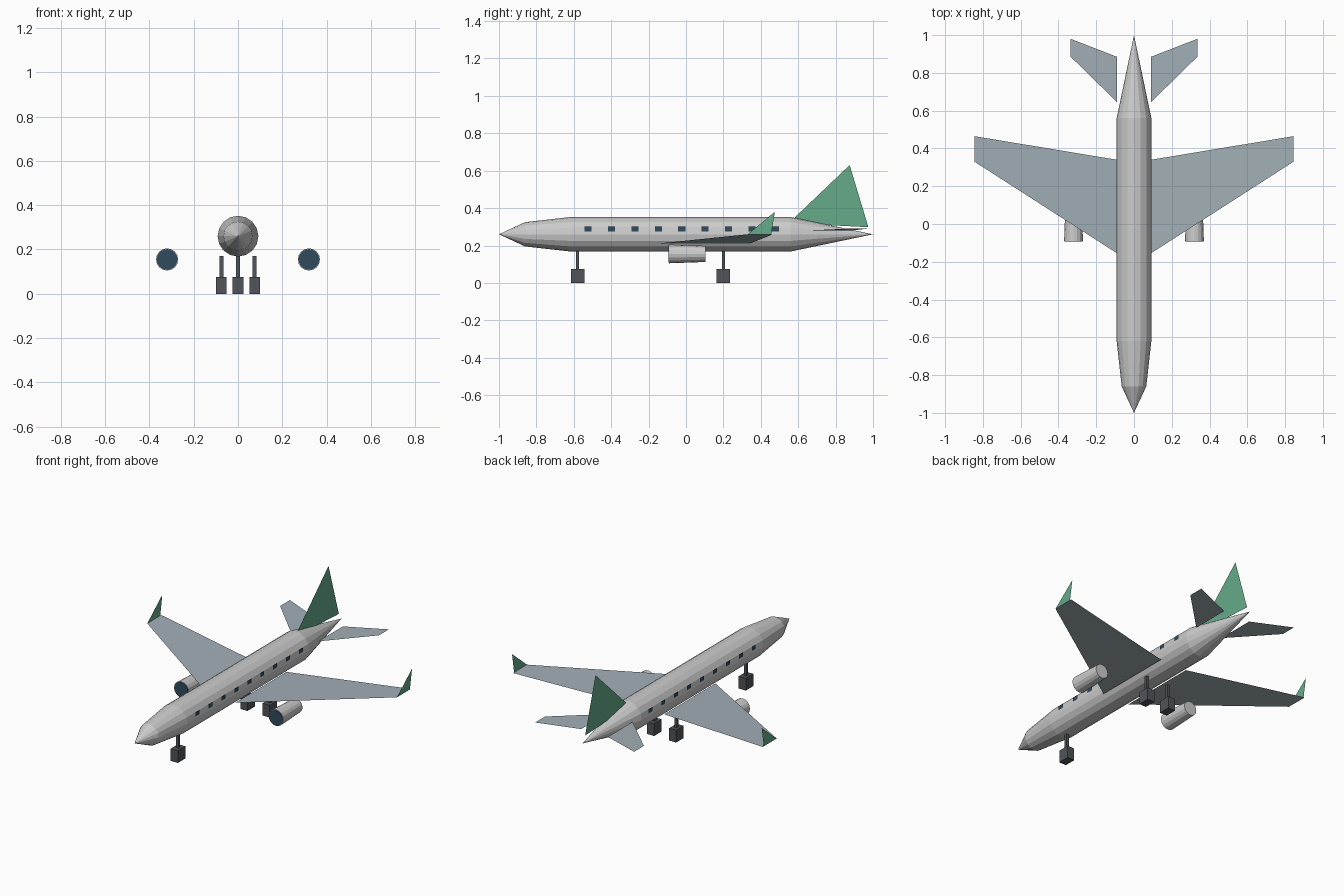
import bpy, bmesh, math

if "Cube" in bpy.data.objects:
    bpy.data.objects.remove(bpy.data.objects["Cube"])


def material(name, rgb):
    m = bpy.data.materials.new(name)
    m.diffuse_color = (*rgb, 1)
    m.use_nodes = True
    m.node_tree.nodes["Principled BSDF"].inputs["Base Color"].default_value = m.diffuse_color
    return m


BLUE_GREY = material("wing_grey", (0.36, 0.43, 0.47))
GREEN = material("tail_green", (0.13, 0.41, 0.25))
DARK = material("gear_dark", (0.08, 0.09, 0.10))
GLASS = material("glass_dark", (0.03, 0.07, 0.11))


def finish(name, bm, mat=None):
    mesh = bpy.data.meshes.new(name)
    bm.to_mesh(mesh)
    bm.free()
    obj = bpy.data.objects.new(name, mesh)
    bpy.context.collection.objects.link(obj)
    if mat:
        mesh.materials.append(mat)
    return obj


def panel(name, points, mat):
    """Single flat face."""
    bm = bmesh.new()
    bm.faces.new([bm.verts.new(p) for p in points])
    return finish(name, bm, mat)


def box(name, centre, size, mat):
    bm = bmesh.new()
    bmesh.ops.create_cube(bm, size=1)
    for v in bm.verts:
        v.co = [c + s * k for c, s, k in zip(centre, size, v.co)]
    return finish(name, bm, mat)


def tube(name, profile, x, z, sides, mat=None):
    """Loft of (y, radius) rings along y; radius 0 closes to a point."""
    bm = bmesh.new()
    rings = []
    for y, r in profile:
        n = sides if r else 1
        rings.append([bm.verts.new((x + r * math.cos(2 * math.pi * i / n), y,
                                    z + r * math.sin(2 * math.pi * i / n)))
                      for i in range(n)])
    for a, b in zip(rings, rings[1:]):
        for i in range(sides):
            j = (i + 1) % sides
            quad = [a[i % len(a)], a[j % len(a)], b[j % len(b)], b[i % len(b)]]
            bm.faces.new(list(dict.fromkeys(quad)))
    for ring in (rings[0], rings[-1]):
        if len(ring) > 1:
            bm.faces.new(ring)
    bmesh.ops.recalc_face_normals(bm, faces=bm.faces)
    return finish(name, bm, mat)


# Fuselage
tube("fuselage", [(-1, 0), (-0.86, 0.065), (-0.62, 0.092), (0.56, 0.092), (1, 0)],
     0, 0.26, 16)

# Tail fin
panel("tail_fin", [(0, 0.55, 0.32), (0, 0.975, 0.298), (0, 0.875, 0.63)], GREEN)

for side, s in (("left", -1), ("right", 1)):
    def flip(points):
        pts = [(s * x, y, z) for x, y, z in points]
        return pts if s > 0 else pts[::-1]

    # Main wing, upturned tip and tailplane
    panel(side + "_wing", flip([(0.09, -0.155, 0.21), (0.845, 0.33, 0.26),
                                (0.845, 0.465, 0.26), (0.09, 0.34, 0.21)]), BLUE_GREY)
    panel(side + "_winglet", flip([(0.845, 0.33, 0.26), (0.845, 0.455, 0.26),
                                   (0.845, 0.475, 0.38)]), GREEN)
    panel(side + "_tailplane", flip([(0.09, 0.645, 0.28), (0.335, 0.885, 0.291),
                                     (0.335, 0.98, 0.291), (0.09, 0.885, 0.28)]), BLUE_GREY)

    # Engine with dark intake disc
    tube(side + "_engine", [(-0.09, 0.05), (0.105, 0.043)], s * 0.32, 0.155, 16)
    tube(side + "_intake", [(-0.093, 0.047), (-0.088, 0.047)], s * 0.32, 0.155, 16, GLASS)

    # Cabin windows
    for i in range(9):
        y = -0.523 + 0.125 * i
        panel(f"{side}_window_{i + 1}",
              flip([(0.0925, y - 0.019, 0.275), (0.0925, y + 0.019, 0.275),
                    (0.0925, y + 0.019, 0.301), (0.0925, y - 0.019, 0.301)]), GLASS)

# Landing gear
for name, x, y in (("nose", 0, -0.58), ("left_main", -0.075, 0.2), ("right_main", 0.075, 0.2)):
    box(name + "_wheel", (x, y, 0.0375), (0.048, 0.072, 0.075), DARK)
    box(name + "_strut", (x, y, 0.121), (0.017, 0.017, 0.098), DARK)
